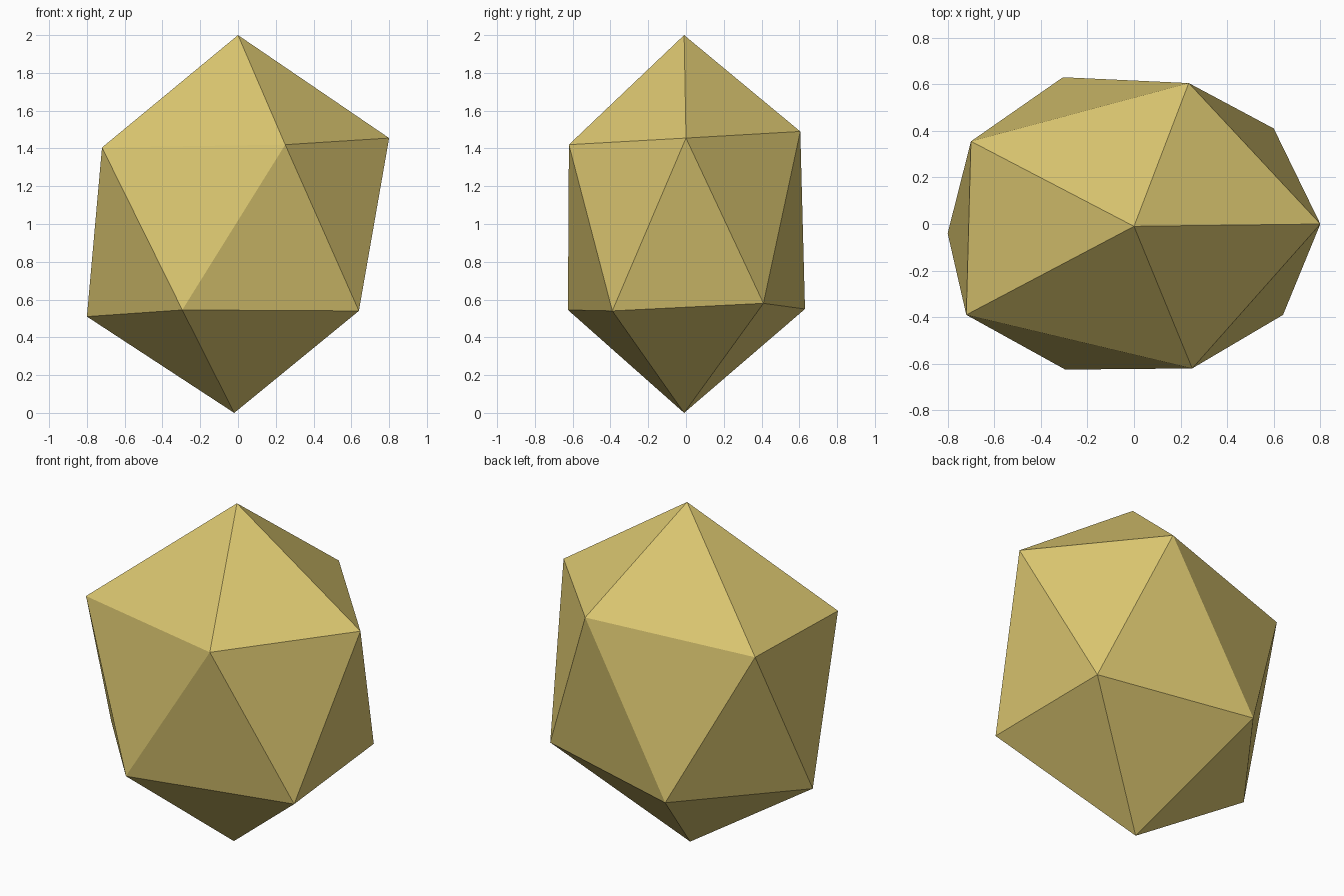
import bpy
import bmesh

cube = bpy.data.objects.get("Cube")
if cube:
    bpy.data.objects.remove(cube, do_unlink=True)

# Flat sandy gold colour
gold = bpy.data.materials.new("sandy_gold")
gold.use_nodes = True
colour = (0.70, 0.56, 0.16, 1.0)
gold.diffuse_color = colour
bsdf = gold.node_tree.nodes["Principled BSDF"]
bsdf.inputs["Base Color"].default_value = colour
bsdf.inputs["Roughness"].default_value = 0.8

# Uneven rough gem: two tips and two staggered five-point rings
bm = bmesh.new()
top = bm.verts.new((0, -0.01, 2))
bottom = bm.verts.new((-0.02, -0.01, 0))
upper = [bm.verts.new(p) for p in (
    (0.8, 0, 1.455), (0.235, 0.605, 1.49), (-0.7, 0.355, 1.41),
    (-0.72, -0.39, 1.405), (0.25, -0.62, 1.42))]
lower = [bm.verts.new(p) for p in (
    (0.6, 0.41, 0.58), (-0.305, 0.63, 0.55), (-0.8, -0.04, 0.51),
    (-0.295, -0.625, 0.545), (0.64, -0.39, 0.54))]

# Crown fan, zigzag waist and base fan
count = len(upper)
for i in range(count):
    j = (i + 1) % count
    bm.faces.new((top, upper[i], upper[j]))
    bm.faces.new((upper[i], lower[i], upper[j]))
    bm.faces.new((upper[j], lower[i], lower[j]))
    bm.faces.new((bottom, lower[j], lower[i]))
bmesh.ops.recalc_face_normals(bm, faces=bm.faces)

mesh = bpy.data.meshes.new("faceted_rock")
bm.to_mesh(mesh)
bm.free()
mesh.materials.append(gold)
rock = bpy.data.objects.new("faceted_rock", mesh)
bpy.context.collection.objects.link(rock)
